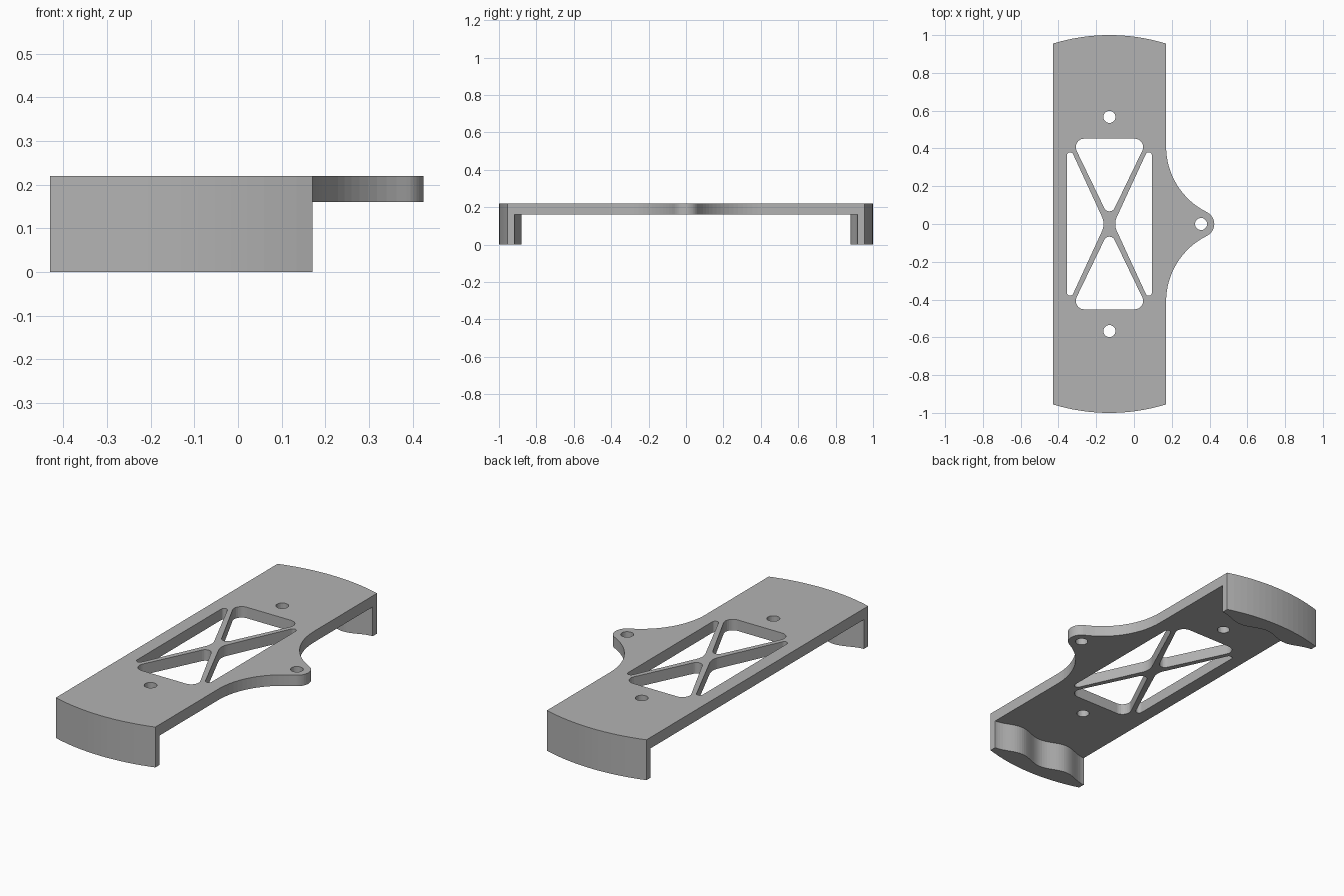
import bpy
import bmesh
from math import sin, cos, pi, radians, atan2, hypot
from mathutils import Vector

if "Cube" in bpy.data.objects:
    bpy.data.objects.remove(bpy.data.objects["Cube"])

CX = -0.13            # centre line of the long plate
HALF_W = 0.30
PLATE_Z = 0.16
TOP_Z = 0.22
CORNER_Y = 0.955      # where the end arcs meet the long edges

grey = bpy.data.materials.new("light_grey")
grey.use_nodes = True
grey.diffuse_color = (0.45, 0.45, 0.45, 1)
grey.node_tree.nodes["Principled BSDF"].inputs["Base Color"].default_value = (0.45, 0.45, 0.45, 1)


def arc(cx, cy, r, a0, a1, n):
    return [(cx + r * cos(a0 + (a1 - a0) * i / n), cy + r * sin(a0 + (a1 - a0) * i / n))
            for i in range(n + 1)]


def rounded(corners, radii, n=8):
    """Closed polygon with every corner replaced by a tangent arc."""
    pts = []
    for i, r in enumerate(radii):
        p = Vector(corners[i])
        a = (Vector(corners[i - 1]) - p).normalized()
        b = (Vector(corners[(i + 1) % len(corners)]) - p).normalized()
        half = a.angle(b) / 2
        c = p + (a + b).normalized() * (r / sin(half))
        start = p + a * (r / (sin(half) / cos(half))) - c
        end = p + b * (r / (sin(half) / cos(half))) - c
        a0 = atan2(start.y, start.x)
        sweep = (atan2(end.y, end.x) - a0 + pi) % (2 * pi) - pi
        pts += arc(c.x, c.y, r, a0, a0 + sweep, n)
    return pts


def extrude_loops(name, loops, z0, z1):
    """Solid from an outline and hole loops, extruded from z0 to z1."""
    curve = bpy.data.curves.new(name, "CURVE")
    curve.dimensions = "2D"
    curve.fill_mode = "BOTH"
    curve.extrude = (z1 - z0) / 2
    for loop in loops:
        spline = curve.splines.new("POLY")
        spline.points.add(len(loop) - 1)
        for point, (x, y) in zip(spline.points, loop):
            point.co = (x, y, 0, 1)
        spline.use_cyclic_u = True
    obj = bpy.data.objects.new(name, curve)
    bpy.context.collection.objects.link(obj)
    bpy.ops.object.select_all(action="DESELECT")
    obj.select_set(True)
    bpy.context.view_layer.objects.active = obj
    bpy.ops.object.convert(target="MESH")
    obj = bpy.context.view_layer.objects.active
    bm = bmesh.new()
    bm.from_mesh(obj.data)
    bmesh.ops.translate(bm, verts=bm.verts, vec=(0, 0, (z0 + z1) / 2))
    bmesh.ops.remove_doubles(bm, verts=bm.verts, dist=0.0001)
    bmesh.ops.recalc_face_normals(bm, faces=bm.faces)
    for face in bm.faces:
        face.smooth = False
    bm.to_mesh(obj.data)
    bm.free()
    obj.data.materials.clear()
    obj.data.materials.append(grey)
    return obj


def flip_y(pts):
    return [(x, -y) for x, y in pts]


def flip_x(pts):
    return [(2 * CX - x, y) for x, y in pts]


# Bowed end edge, from the right long edge to the left one
bow = 1 - CORNER_Y
end_r = (HALF_W ** 2 + bow ** 2) / (2 * bow)
end_a = atan2(HALF_W, end_r - bow)
end_arc = arc(CX, 1 - end_r, end_r, pi / 2 - end_a, pi / 2 + end_a, 16)

# Side tab: concave fillet flowing into a round nose
tab_x, tab_r, fillet_y, fillet_r = 0.355, 0.07, 0.41, 0.387
fillet_x = CX + HALF_W + fillet_r
join = atan2(fillet_y, fillet_x - tab_x)
tab_half = arc(tab_x, 0, tab_r, 0, join, 8)
tab_half += arc(fillet_x, fillet_y, fillet_r, pi + join, pi, 16)[1:]

half_outline = tab_half + end_arc
outline = half_outline + flip_y(half_outline[1:])[::-1]

# Weight-saving windows between the crossed struts
end_window = rounded([(CX, 0.028), (0.075, 0.452), (-0.335, 0.452)], [0.03, 0.045, 0.045])
side_window = rounded([(-0.152, 0), (-0.355, 0.44), (-0.355, -0.44)], [0.09, 0.017, 0.017])

# Screw holes
holes = [arc(x, y, 0.032, 0, 2 * pi * 23 / 24, 23)
         for x, y in ((CX, 0.567), (CX, -0.567), (tab_x, 0))]

extrude_loops("top_plate", [outline, end_window, flip_y(end_window),
                            side_window, flip_x(side_window)] + holes, PLATE_Z, TOP_Z)


# End walls: bowed outside, two soft swells with a central dip inside
def inner_y(u):
    swell = 0.5 - 0.5 * cos(2 * pi * u)
    return 0.918 - 0.038 * swell


steps = 40
inner = [(CX + HALF_W * u, inner_y(u)) for u in (2 * i / steps - 1 for i in range(steps + 1))]
wall = end_arc + inner
extrude_loops("back_wall", [wall], 0, PLATE_Z)
extrude_loops("front_wall", [flip_y(wall)], 0, PLATE_Z)
